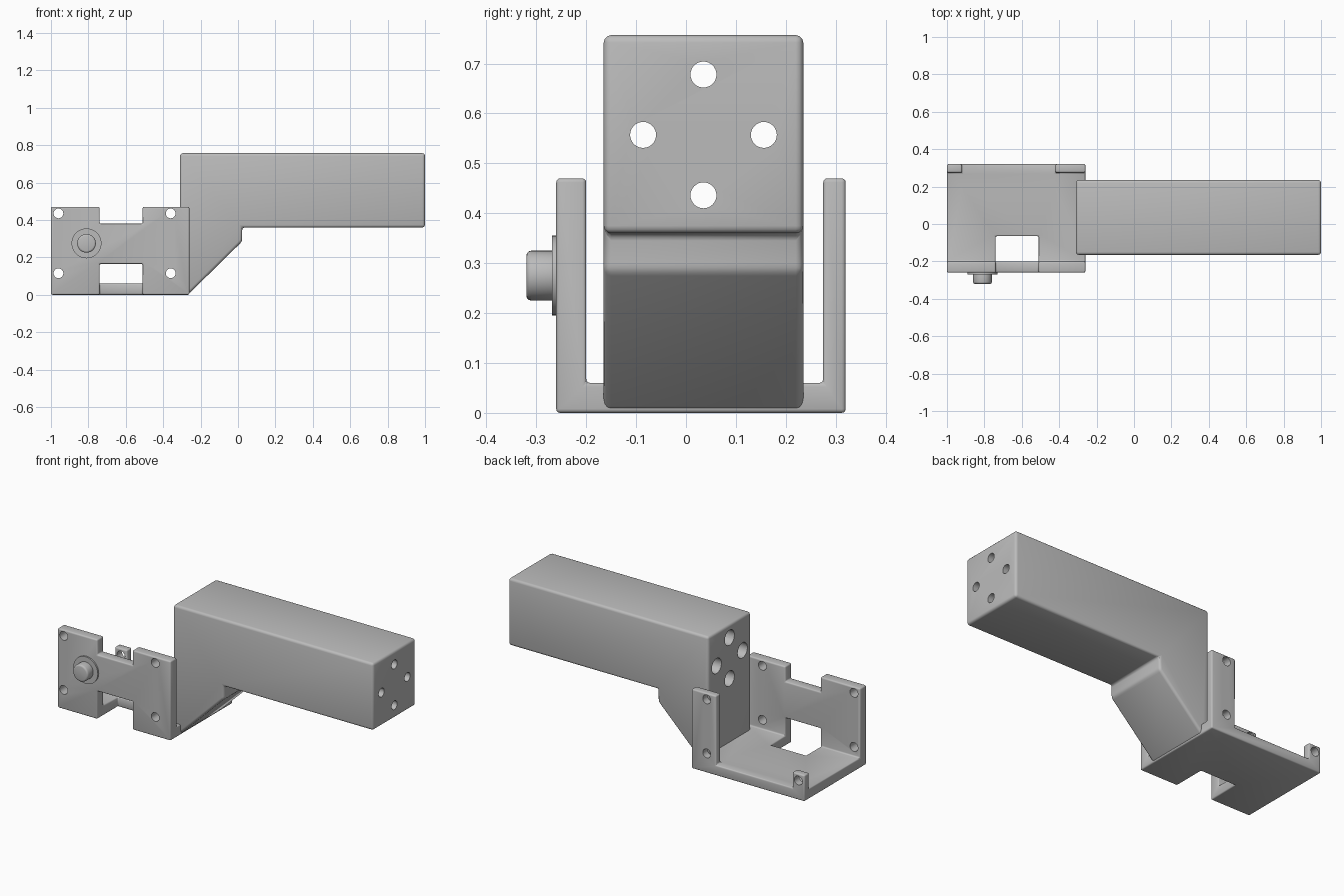
import bpy, bmesh, math
from mathutils import Matrix, Vector

cube = bpy.data.objects.get("Cube")
if cube:
    bpy.data.objects.remove(cube, do_unlink=True)

# Single plain grey
grey = bpy.data.materials.new("plain grey")
grey.use_nodes = True
grey.diffuse_color = (0.5, 0.5, 0.5, 1)
grey.node_tree.nodes["Principled BSDF"].inputs["Base Color"].default_value = (0.5, 0.5, 0.5, 1)


def finish(name, bm):
    bmesh.ops.recalc_face_normals(bm, faces=bm.faces)
    mesh = bpy.data.meshes.new(name)
    bm.to_mesh(mesh)
    bm.free()
    mesh.materials.append(grey)
    ob = bpy.data.objects.new(name, mesh)
    bpy.context.collection.objects.link(ob)
    return ob


def box(name, x, y, z):
    bm = bmesh.new()
    bmesh.ops.create_cube(bm, size=1)
    for v in bm.verts:
        v.co = [(a + b) / 2 + c * (b - a) for (a, b), c in zip((x, y, z), v.co)]
    return finish(name, bm)


def cylinder(name, axis, start, end, radius):
    start, end = Vector(start), Vector(end)
    bm = bmesh.new()
    turn = Matrix.Rotation(math.pi / 2, 4, 'Y' if axis == 'X' else 'X')
    bmesh.ops.create_cone(bm, cap_ends=True, segments=32, radius1=radius, radius2=radius,
                          depth=(end - start).length,
                          matrix=Matrix.Translation((start + end) / 2) @ turn)
    return finish(name, bm)


def cut(ob, cutter):
    mod = ob.modifiers.new("cut", 'BOOLEAN')
    mod.operation = 'DIFFERENCE'
    mod.solver = 'EXACT'
    mod.object = cutter
    cutter.hide_render = True
    cutter.hide_set(True)


def bevel(ob, width):
    mod = ob.modifiers.new("rounded edges", 'BEVEL')
    mod.width = width
    mod.segments = 3
    mod.limit_method = 'ANGLE'


def apply_and_smooth(ob):
    # Bake the modifiers, remove their cutters, smooth the rounded edges
    cutters = [m.object for m in ob.modifiers if m.type == 'BOOLEAN']
    graph = bpy.context.evaluated_depsgraph_get()
    mesh = bpy.data.meshes.new_from_object(ob.evaluated_get(graph))
    ob.modifiers.clear()
    ob.data = mesh
    for c in cutters:
        bpy.data.objects.remove(c, do_unlink=True)
    bpy.ops.object.select_all(action='DESELECT')
    ob.select_set(True)
    bpy.context.view_layer.objects.active = ob
    bpy.ops.object.shade_smooth_by_angle(angle=math.radians(35))


# Bracket: a block hollowed to a front plate, a floor and two rear posts
bracket = box("bracket", (-1, -0.26), (-0.26, 0.32), (0, 0.47))
hollows = {
    "interior": ((-1.1, -0.1), (-0.2, 0.275), (0.06, 0.6)),
    "rear_gap": ((-0.92, -0.42), (0.2, 0.4), (0.06, 0.6)),
    "short_post_top": ((-1.1, -0.8), (0.2, 0.4), (0.155, 0.6)),
    "upper_notch": ((-0.74, -0.51), (-0.4, -0.1), (0.38, 0.6)),
    "lower_notch": ((-0.74, -0.51), (-0.4, -0.065), (-0.1, 0.165)),
}
for name, size in hollows.items():
    cut(bracket, box(name, *size))
bevel(bracket, 0.008)
for x in (-0.96, -0.36):
    for z in (0.115, 0.435):
        cut(bracket, cylinder("screw_hole", 'Y', (x, -0.4, z), (x, 0.4, z), 0.026))
apply_and_smooth(bracket)

# Arm: side profile extruded across, with four long stepped bores
profile = [(-0.31, 0.003), (-0.265, 0.003), (0.022, 0.285), (0.022, 0.36),
           (1, 0.36), (1, 0.757), (-0.31, 0.757)]
bm = bmesh.new()
face = bm.faces.new([bm.verts.new((x, -0.165, z)) for x, z in profile])
sweep = bmesh.ops.extrude_face_region(bm, geom=[face])
bmesh.ops.translate(bm, vec=(0, 0.4, 0),
                    verts=[g for g in sweep["geom"] if isinstance(g, bmesh.types.BMVert)])
arm = finish("arm", bm)
bevel(arm, 0.015)
for i in range(4):
    y = 0.035 + 0.121 * math.cos(i * math.pi / 2)
    z = 0.557 + 0.121 * math.sin(i * math.pi / 2)
    cut(arm, cylinder("bore", 'X', (-0.5, y, z), (1.2, y, z), 0.026))
    cut(arm, cylinder("counterbore", 'X', (-0.5, y, z), (0.85, y, z), 0.045))
apply_and_smooth(arm)

# Pivot pin with its thin collar on the front plate
collar = cylinder("pivot_collar", 'Y', (-0.81, -0.269, 0.275), (-0.81, -0.25, 0.275), 0.08)
apply_and_smooth(collar)
pin = cylinder("pivot_pin", 'Y', (-0.81, -0.32, 0.275), (-0.81, -0.25, 0.275), 0.05)
bevel(pin, 0.01)
apply_and_smooth(pin)
